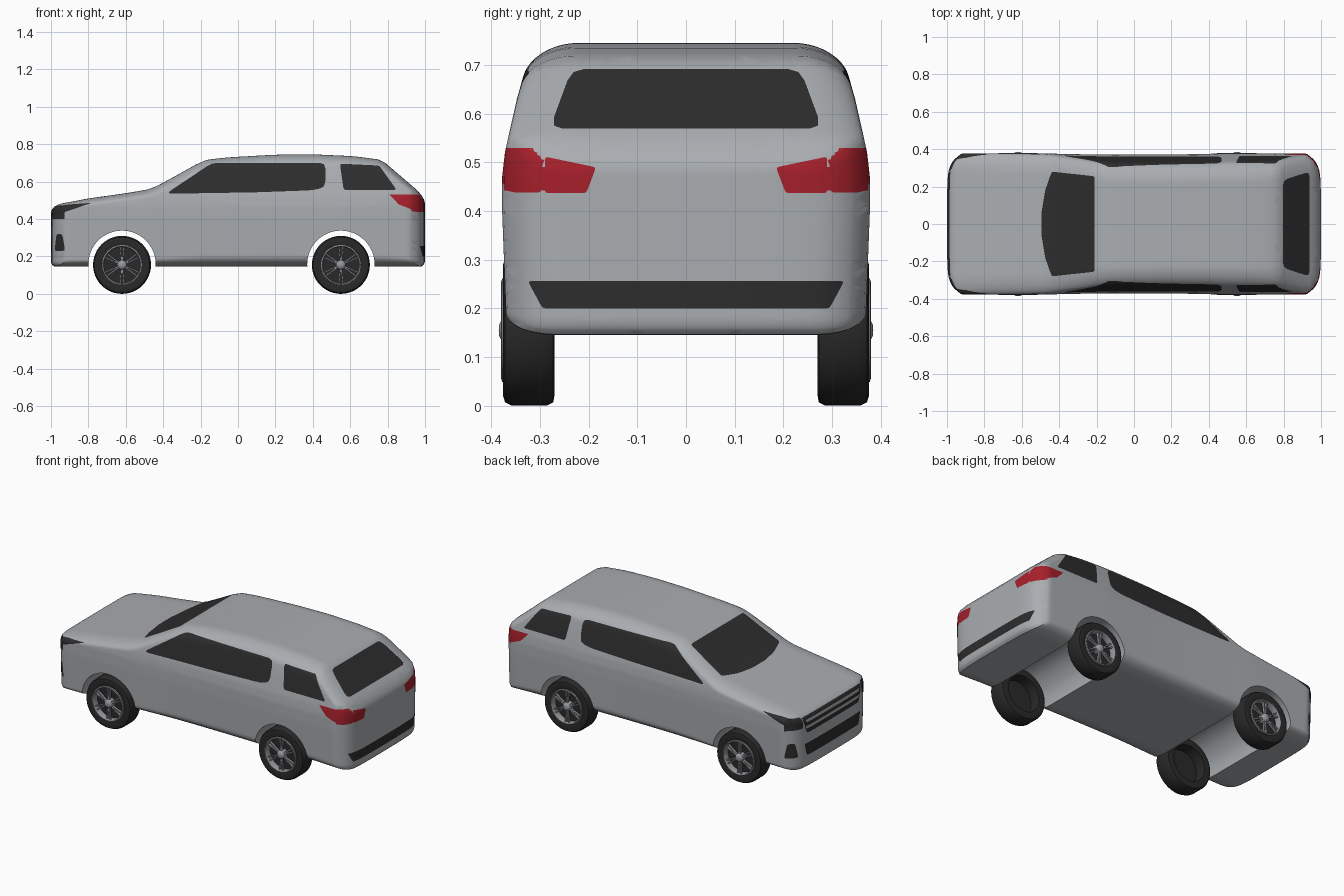
import bpy, bmesh, math
from mathutils import Vector, Matrix

if "Cube" in bpy.data.objects:
    bpy.data.objects.remove(bpy.data.objects["Cube"])


def material(name, rgb, rough=0.5):
    m = bpy.data.materials.new(name)
    m.use_nodes = True
    m.diffuse_color = (*rgb, 1)
    node = m.node_tree.nodes["Principled BSDF"]
    node.inputs["Base Color"].default_value = (*rgb, 1)
    node.inputs["Roughness"].default_value = rough
    return m


PAINT = material("silver paint", (0.40, 0.42, 0.44))
GLASS = material("dark glass", (0.026, 0.026, 0.027))
RED = material("red lamp", (0.38, 0.014, 0.024))
RUBBER = material("black rubber", (0.022, 0.022, 0.023), 0.8)
METAL = material("wheel metal", (0.30, 0.31, 0.33))


def add_object(name, bm, mats, angle=35):
    bmesh.ops.recalc_face_normals(bm, faces=bm.faces)
    me = bpy.data.meshes.new(name)
    bm.to_mesh(me)
    bm.free()
    for m in mats:
        me.materials.append(m)
    ob = bpy.data.objects.new(name, me)
    bpy.context.collection.objects.link(ob)
    smooth(ob, angle)
    return ob


def smooth(ob, angle):
    bpy.ops.object.select_all(action="DESELECT")
    ob.select_set(True)
    bpy.context.view_layer.objects.active = ob
    bpy.ops.object.shade_smooth_by_angle(angle=math.radians(angle))


def interp(table, t):
    for (a, fa), (b, fb) in zip(table, table[1:]):
        if t <= b:
            k = max(0, (t - a) / (b - a))
            return fa + (fb - fa) * k
    return table[-1][1]


# ---- body: rounded grid box warped to the roof line and side section ----
ROOF = [(-1, .455), (-.97, .478), (-.8, .51), (-.6, .538), (-.46, .562), (-.32, .638),
        (-.18, .716), (-.05, .73), (.2, .744), (.4, .746), (.62, .736), (.77, .716),
        (.86, .638), (.93, .578), (.98, .535), (1, .50)]
SIDE = [(.15, .975), (.25, .985), (.4, 1), (.47, 1), (.52, .985), (.56, .962),
        (.63, .92), (.70, .868), (.75, .83)]
FLOOR, HALF_W, BOX_H = .145, .378, .3
HALF = Vector((1, HALF_W, BOX_H))
RADIUS = Vector((.025, .11, .06))


def roof(x):
    return sum(interp(ROOF, x + d) for d in (-.02, 0, .02)) / 3


def warp(co):
    t = Vector((.6 * math.sin(co.x * math.pi / 2) + .4 * co.x, co.y * HALF_W, co.z * BOX_H))
    core = Vector([max(-h + r, min(h - r, c)) for c, h, r in zip(t, HALF, RADIUS)])
    d = Vector([(a - b) / r for a, b, r in zip(t, core, RADIUS)]).normalized()
    p = Vector([c + k * r for c, k, r in zip(core, d, RADIUS)])
    v = abs(p.y) / HALF_W
    end = max(0, (abs(p.x) - .7) / .3)
    x = p.x * (1 - end * (.005 * v ** 2 + .06 * v ** 8))
    z = FLOOR + (p.z + BOX_H) / (2 * BOX_H) * (roof(x) - FLOOR)
    y = p.y * interp(SIDE, z) * (1 - .02 * max(0, 1 - (x / .5) ** 2))
    return Vector((x, y, z))


body = bmesh.new()
bmesh.ops.create_cube(body, size=2)
bmesh.ops.subdivide_edges(body, edges=body.edges[:], cuts=47, use_grid_fill=True)
for vert in body.verts:
    vert.co = warp(vert.co)
bmesh.ops.recalc_face_normals(body, faces=body.faces)
body.normal_update()


def rounded(pts, r):
    out = []
    for i, p in enumerate(pts):
        p, a, b = Vector(p), Vector(pts[i - 1]), Vector(pts[(i + 1) % len(pts)])
        s = p + (a - p).normalized() * min(r, (a - p).length * .4)
        e = p + (b - p).normalized() * min(r, (b - p).length * .4)
        out += [s, (s + 2 * p + e) / 4, e]
    return out


def inside(q, poly):
    hit = False
    for a, b in zip(poly, poly[1:] + poly[:1]):
        if (a.y > q.y) != (b.y > q.y):
            hit ^= q.x < a.x + (q.y - a.y) * (b.x - a.x) / (b.y - a.y)
    return hit


def panel(axis, sign, pts, mat, r=.012, limit=.25):
    """Cut an outline, projected along an axis, into the body and colour it."""
    u, w = [i for i in range(3) if i != axis]
    poly = rounded(pts, r) if r else [Vector(p) for p in pts]
    lo = [min(p[i] for p in poly) - .05 for i in (0, 1)]
    hi = [max(p[i] for p in poly) + .05 for i in (0, 1)]

    def near(f):
        c = f.calc_center_median()
        return f.normal[axis] * sign > limit and lo[0] < c[u] < hi[0] and lo[1] < c[w] < hi[1]

    faces = [f for f in body.faces if near(f)]
    geom = list({g for f in faces for g in (*f.verts, *f.edges)}) + faces
    for a, b in zip(poly, poly[1:] + poly[:1]):
        co, no = Vector((0, 0, 0)), Vector((0, 0, 0))
        co[u], co[w] = a
        no[u], no[w] = b.y - a.y, a.x - b.x
        geom = bmesh.ops.bisect_plane(body, geom=geom, dist=1e-5,
                                      plane_co=co, plane_no=no.normalized())["geom"]
    body.normal_update()
    for f in body.faces:
        if near(f):
            c = f.calc_center_median()
            if inside(Vector((c[u], c[w])), poly):
                f.material_index = mat


def mirrored(half):
    return half + [(-a, b) for a, b in reversed(half)]


# windscreen and tailgate glass
panel(2, 1, [(-.21, -.255), (-.21, .255), (-.44, .28), (-.475, .18), (-.495, .06),
             (-.495, -.06), (-.475, -.18), (-.44, -.28)], 1)
panel(0, 1, mirrored([(.28, .57), (.235, .692)]), 1, .025)

for s in (1, -1):
    # side windows
    panel(1, s, [(-.385, .535), (-.14, .70), (.468, .70), (.466, .57), (.40, .554),
                 (.1, .543)], 1, .03)
    panel(1, s, [(.545, .696), (.755, .686), (.848, .556), (.565, .556)], 1)
    # tail lamps: inner lamp, then outer lamp wrapping the corner
    for lamp in ([(.185, .49), (.205, .437), (.29, .437), (.29, .512)],
                 [(.298, .438), (.35, .438), (.41, .45), (.41, .53), (.37, .53), (.298, .514)]):
        panel(0, 1, [(s * a, b) for a, b in lamp], 2, .006)
    panel(1, s, [(.81, .53), (1.02, .53), (1.02, .44), (.94, .447), (.86, .478)], 2, 0)
    # headlamps
    panel(0, -1, [(s * a, b) for a, b in
                  [(.285, .462), (.285, .43), (.34, .40), (.41, .40), (.41, .47)]], 1, 0)
    panel(1, s, [(-1.02, .40), (-.97, .40), (-.92, .44), (-.78, .487), (-.9, .478),
                 (-1.02, .462)], 1, 0, .2)
    # corner vents
    panel(0, -1, [(s * a, b) for a, b in [(.31, .23), (.37, .23), (.36, .32), (.33, .32)]], 1)

# grille with painted bars, lower intake, rear bumper strip
panel(0, -1, mirrored([(.25, .362), (.285, .462)]), 1)
for z in (.388, .426):
    panel(0, -1, mirrored([(.25, z), (.26, z + .017)]), 0, 0)
panel(0, -1, mirrored([(.25, .225), (.27, .30)]), 1)
panel(0, 1, mirrored([(.295, .20), (.325, .256)]), 1, .006)

car = add_object("body", body, [PAINT, GLASS, RED])

# ---- wheel arches running across the whole body ----
AXLES = {"nose": -.62, "tail": .55}
for end, x in AXLES.items():
    bm = bmesh.new()
    bmesh.ops.create_cone(bm, cap_ends=True, segments=64, radius1=.18, radius2=.18, depth=1,
                          matrix=Matrix.Translation((x, 0, .158)) @ Matrix.Rotation(math.pi / 2, 4, "X"))
    cutter = add_object(end + "_arch_cutter", bm, [PAINT])
    cutter.hide_render = True
    mod = car.modifiers.new(end + "_arch", "BOOLEAN")
    mod.operation, mod.solver, mod.object = "DIFFERENCE", "EXACT", cutter
    bpy.context.view_layer.objects.active = car
    bpy.ops.object.modifier_apply(modifier=mod.name)
    bpy.data.objects.remove(cutter)
smooth(car, 35)


# ---- wheels ----
def lathe(name, profile, mat, place):
    bm = bmesh.new()
    verts = [bm.verts.new((r, y, 0)) for r, y in profile]
    edges = [bm.edges.new(e) for e in zip(verts, verts[1:])]
    bmesh.ops.spin(bm, geom=verts + edges, cent=(0, 0, 0), axis=(0, 1, 0),
                   angle=math.tau, steps=48)
    bmesh.ops.remove_doubles(bm, verts=bm.verts, dist=1e-5)
    bm.transform(place)
    return add_object(name, bm, [mat])


def spokes(name, place, count=6):
    bm = bmesh.new()
    for i in range(count):
        for side in (-1, 1):
            turn = Matrix.Rotation(math.tau * i / count + side * .11, 4, "Y")
            bmesh.ops.create_cube(bm, size=1, matrix=turn @ Matrix.Translation((0, .363, .058))
                                  @ Matrix.Diagonal((.007, .014, .088, 1)))
    bm.transform(place)
    add_object(name, bm, [METAL])


TYRE = [(.10, .352), (.106, .37), (.135, .376), (.148, .372), (.155, .358), (.155, .287),
        (.148, .273), (.132, .27), (.108, .272), (.104, .335), (0, .335)]
RIM = [(.096, .34), (.096, .374), (.100, .38), (.106, .378), (.107, .365)]
HUB = [(.026, .34), (.026, .37), (.02, .38), (.012, .384), (0, .385)]

for end, x in AXLES.items():
    for side, s in (("front", -1), ("back", 1)):
        place = Matrix.Translation((x, 0, .155)) @ Matrix.Diagonal((1, s, 1, 1))
        tag = end + "_" + side
        lathe(tag + "_tyre", TYRE, RUBBER, place)
        lathe(tag + "_rim", RIM, METAL, place)
        lathe(tag + "_hub", HUB, METAL, place)
        spokes(tag + "_spokes", place)
